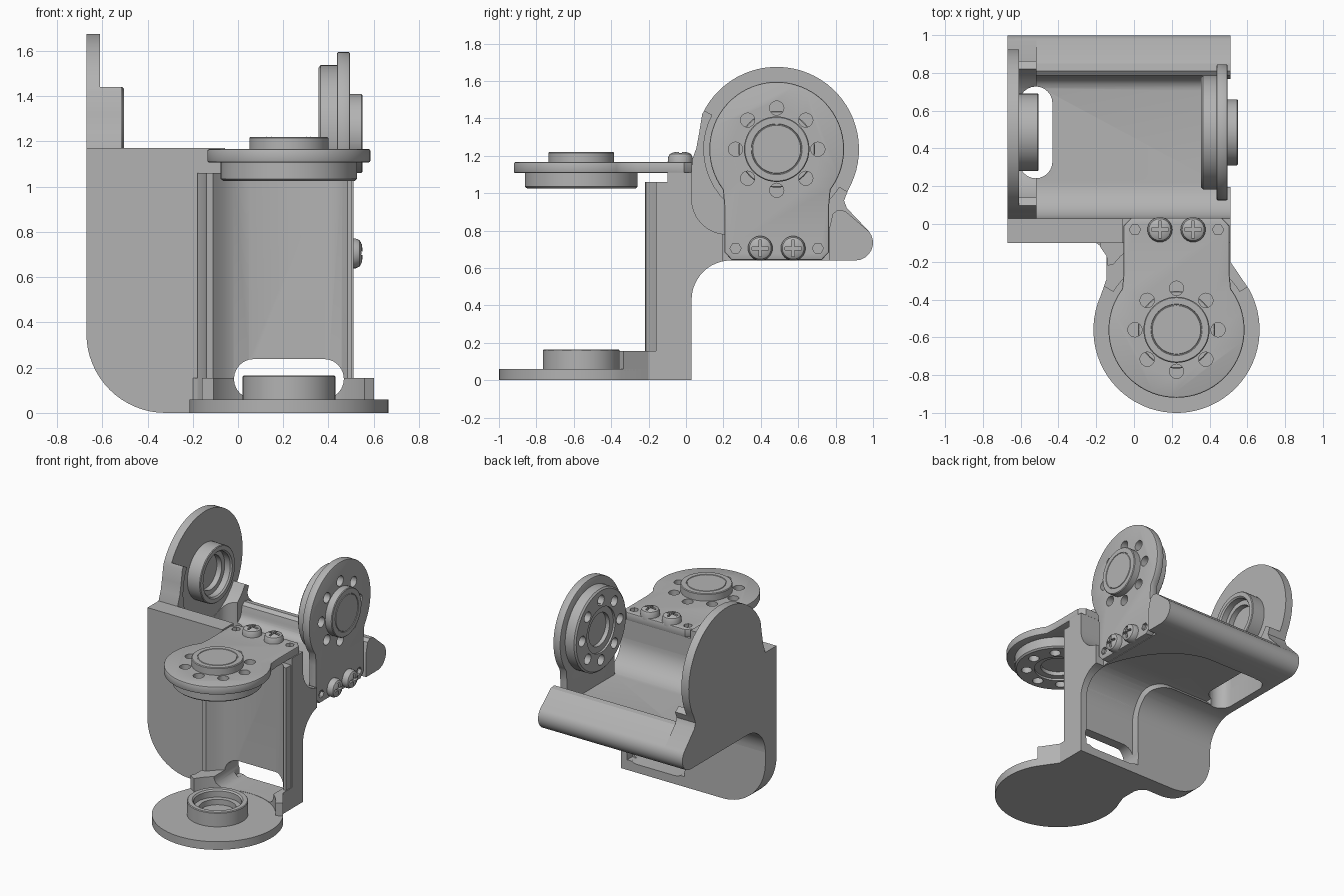
import bpy, bmesh, math
from mathutils import Matrix, Vector

cube = bpy.data.objects.get("Cube")
if cube:
    bpy.data.objects.remove(cube, do_unlink=True)

gray = bpy.data.materials.new("machined gray")
gray.use_nodes = True
gray.diffuse_color = (0.45, 0.45, 0.45, 1)
gray.node_tree.nodes["Principled BSDF"].inputs["Base Color"].default_value = (0.45, 0.45, 0.45, 1)


def frame(w, v, u, origin):
    m = Matrix((w, v, u)).transposed().to_4x4()
    m.translation = origin
    return m


X, Y, Z = Vector((1, 0, 0)), Vector((0, 1, 0)), Vector((0, 0, 1))
WORLD = Matrix()
SIDE = frame(Y, Z, X, (0, 0, 0))        # y-z outline, extruded along x
FRONT = frame(X, Z, Y, (0, 0, 0))       # x-z outline, extruded along y
DIAGONAL = frame(X, (Y + Z).normalized(), (Z - Y).normalized(), (0, 0, 0))
# Joint frames: z is the pivot axis, y points to the body
LOWER = frame(X, Y, Z, (0.225, -0.56, 0))
UPPER = frame(-Y, -Z, X, (-0.67, 0.485, 1.235))


def finish(name, bm, m):
    bm.transform(m)
    bm.normal_update()
    bmesh.ops.recalc_face_normals(bm, faces=bm.faces)
    mesh = bpy.data.meshes.new(name)
    bm.to_mesh(mesh)
    bm.free()
    mesh.materials.append(gray)
    ob = bpy.data.objects.new(name, mesh)
    bpy.context.scene.collection.objects.link(ob)
    return ob


def prism(name, pts, lo, hi, m=WORLD, bevel=0):
    bm = bmesh.new()
    low, high = [[bm.verts.new((x, y, z)) for x, y in pts] for z in (lo, hi)]
    bm.faces.new(low[::-1])
    bm.faces.new(high)
    for i in range(len(pts)):
        bm.faces.new((low[i - 1], low[i], high[i], high[i - 1]))
    if bevel:
        rim = [e for e in bm.edges if abs(e.verts[0].co.z - e.verts[1].co.z) < 1e-5]
        bm.normal_update()
        bmesh.ops.bevel(bm, geom=rim, offset=bevel, segments=2, profile=0.5, affect='EDGES')
    return finish(name, bm, m)


def lathe(name, profile, m, at=(0, 0), n=48):
    """Turn a (radius, height) profile around the z axis."""
    bm = bmesh.new()
    vs = [bm.verts.new((r, 0, z)) for r, z in profile]
    es = [bm.edges.new(p) for p in zip(vs, vs[1:])]
    bmesh.ops.spin(bm, geom=vs + es, cent=(0, 0, 0), axis=(0, 0, 1), angle=math.tau, steps=n)
    bmesh.ops.remove_doubles(bm, verts=bm.verts, dist=1e-4)
    return finish(name, bm, m @ Matrix.Translation((*at, 0)))


def arc(cx, cy, r, a, b, n=12):
    return [(cx + r * math.cos(math.radians(a + (b - a) * i / n)),
             cy + r * math.sin(math.radians(a + (b - a) * i / n))) for i in range(n + 1)]


def circle(r, n=24, cx=0, cy=0):
    return arc(cx, cy, r, 0, 360, n)[:-1]


def cut(obs, cutters, operation='DIFFERENCE'):
    for ob in obs:
        for c in cutters:
            mod = ob.modifiers.new("cut", 'BOOLEAN')
            mod.operation, mod.solver, mod.object = operation, 'EXACT', c
        dg = bpy.context.evaluated_depsgraph_get()
        mesh = bpy.data.meshes.new_from_object(ob.evaluated_get(dg))
        ob.modifiers.clear()
        ob.data = mesh


def discard(cutters):
    for c in cutters:
        bpy.data.objects.remove(c, do_unlink=True)


# Upright wall with one big rounded lower corner
wall = prism("upright_wall", [(0.51, 0), (0.51, 1.17), (-0.67, 1.17)] + arc(-0.32, 0.35, 0.35, 180, 270, 16),
             -0.1, 0.03, FRONT)

# Lower cradle: shallow trough in front of the wall
lower_cradle = prism("lower_cradle", [(0.505, 0), (0.505, -0.16), (0.485, -0.16), (0.46, -0.13), (0.4, -0.105),
                     (0.05, -0.105), (-0.02, -0.13), (-0.07, -0.17), (-0.11, -0.215), (-0.14, -0.22),
                     (-0.145, -0.17), (-0.18, -0.12), (-0.18, 0)], 0.03, 1.06)

# Upper cradle: trough behind the wall with a rounded lip
lip = arc(0.905, 0.735, 0.095, -90, 40, 8)
upper_cradle = prism("upper_cradle", [(0, 0.43)] + arc(0.24, 0.43, 0.21, 180, 90) + lip +
                     [(0.85, 0.905), (0.81, 0.91), (0.785, 0.89), (0.775, 0.85)] +
                     arc(0.705, 0.85, 0.07, 0, -90, 6) +
                     arc(0.22, 0.97, 0.19, 270, 180) + [(0, 0.97)], -0.63, 0.51, SIDE)

# Outlines of the two round end plates with their necks
lower_outline = [(0.51, 0.03), (-0.2, 0.03), (-0.2, -0.1), (-0.16, -0.13), (-0.145, -0.17), (-0.145, -0.29)]
lower_outline += arc(0.225, -0.56, 0.44, 156, 389, 44) + [(0.51, -0.2)]
upper_outline = arc(0.24, 0.43, 0.21, 90, 180) + [(0.03, 1.17), (0.055, 1.24), (0.07, 1.32)]
upper_outline += arc(0.485, 1.235, 0.44, 155, -30, 36) + [(0.845, 0.96), (0.86, 0.92)] + lip[::-1]

# Plates with raised shoulders; the clearance leaves shoulders only beside the neck
body = [wall, lower_cradle, upper_cradle]
plates = [("lower", lower_outline, WORLD, 0, LOWER, 31), ("upper", upper_outline, SIDE, -0.67, UPPER, -28)]
for label, outline, m, base, joint, start in plates:
    prism(label + "_end_plate", outline, base, base + 0.06, m)
    shoulder = prism(label + "_shoulder", outline, base + 0.05, base + 0.155, m)
    keep_out = arc(0, 0, 0.39, start, 149, 24) + arc(0, 0, 0.7, 149, start + 360, 24)
    clearance = prism("clearance", keep_out, 0.04, 0.3, joint)
    cut([shoulder], [clearance])
    discard([clearance])
    body.append(shoulder)

# Slots next to the end plates and seats for the output arms
cutters = []
for joint in (LOWER, UPPER):
    slot = arc(0.155, 0.15, 0.088, -90, 90) + arc(-0.155, 0.15, 0.088, 90, 270)
    cutters.append(prism("slot_cutter", slot, 0.28, 0.72, joint @ FRONT))
    seat = [(-0.283, 0.2), (0.29, 0.2), (0.29, 0.7), (-0.283, 0.7)]
    cutters.append(prism("seat_cutter", seat, 1.11, 1.3, joint))

# Recessed channel sweeping from one slot to the other
channel = [(0.1, 0.075), (-0.03, 0.075)] + arc(0.24, 0.43, 0.27, 180, 90) + [(0.74, 0.7), (0.74, 0.5), (0.2, 0.45)]
channel_cutter = prism("channel_cutter", channel, -0.6, 0.6, SIDE)
sweep = [(0.46, -0.1)] + arc(-0.1, 0.41, 0.56, 0, 90, 20) + [(-0.5, 0.97), (-0.5, 0.63)]
sweep += arc(-0.15, 0.49, 0.14, 90, 0) + [(-0.01, -0.1)]
sweep_cutter = prism("sweep_cutter", sweep, -1, 1, DIAGONAL)
cut([channel_cutter], [sweep_cutter], 'INTERSECT')
cutters.append(channel_cutter)
cut(body, cutters)
discard(cutters + [sweep_cutter])

# Bearing hubs, output arms and screws are the same on both joints
for label, m in (("lower", LOWER), ("upper", UPPER)):
    lathe(label + "_bearing_hub", [(0, 0.07), (0.125, 0.07), (0.125, 0.11), (0.16, 0.11), (0.16, 0.155),
          (0.17, 0.165), (0.2, 0.165), (0.205, 0.16), (0.205, 0.05)], m)

    arm_outline = [(0.28, 0.55), (0.24, 0.593), (-0.24, 0.593), (-0.28, 0.55), (-0.28, 0.3)]
    arm_outline += arc(0, 0, 0.36, 143, 397, 48) + [(0.28, 0.3)]
    arm = prism(label + "_output_arm", arm_outline, 1.107, 1.166, m, 0.008)
    disc = lathe(label + "_output_disc", [(0, 1.07), (0.12, 1.07), (0.12, 1.04), (0.165, 1.04), (0.165, 1.025),
                 (0.29, 1.025), (0.302, 1.035), (0.302, 1.12), (0, 1.12)], m, n=64)
    holes = []
    for i in range(8):
        a = math.tau * i / 8
        holes.append(prism("hole_cutter", circle(0.038, 16, 0.22 * math.cos(a), 0.22 * math.sin(a)), 0.9, 1.3, m))
    pins = [prism("pin_cutter", circle(0.03, 6, s * 0.22, 0.53), 1.14, 1.3, m) for s in (-1, 1)]
    cut([arm], holes + pins)
    cut([disc], holes)
    discard(holes + pins)

    lathe(label + "_output_hub", [(0.175, 1.12), (0.175, 1.215), (0.17, 1.22), (0.136, 1.22), (0.134, 1.216),
          (0.13, 1.216), (0.128, 1.22), (0, 1.22)], m)

    # Domed screws with a cross recess
    cross = [(0.045, 0.008), (0.008, 0.008), (0.008, 0.045)]
    star = [(x * math.cos(q) - y * math.sin(q), x * math.sin(q) + y * math.cos(q))
            for q in (k * math.pi / 2 for k in range(4)) for x, y in cross]
    for side in (-1, 1):
        at = (side * 0.088, 0.53)
        screw = lathe(label + "_screw", [(0, 1.15), (0.066, 1.15), (0.066, 1.19), (0.058, 1.208), (0.04, 1.218),
                      (0, 1.222)], m, at, 24)
        recess = prism("recess_cutter", star, 1.19, 1.3, m @ Matrix.Translation((*at, 0)))
        cut([screw], [recess])
        discard([recess])

# Smooth the rounded faces, keep the edges crisp
bpy.ops.object.select_all(action='DESELECT')
for ob in bpy.context.scene.collection.all_objects:
    if ob.type == 'MESH' and gray.name in ob.data.materials:
        ob.select_set(True)
        bpy.context.view_layer.objects.active = ob
bpy.ops.object.shade_smooth_by_angle(angle=math.radians(30))
